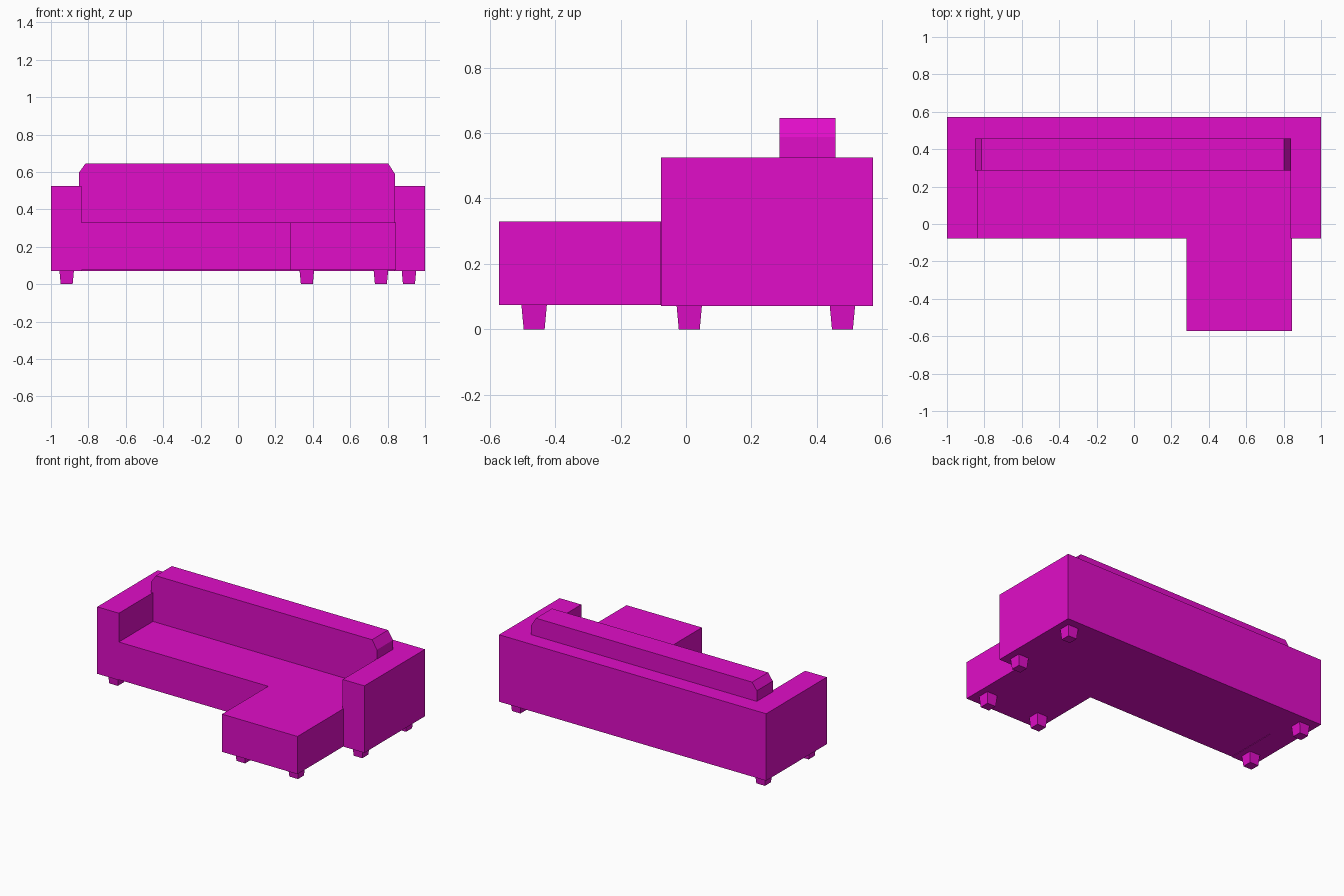
import bpy
import bmesh

cube = bpy.data.objects.get("Cube")
if cube:
    bpy.data.objects.remove(cube, do_unlink=True)

# Single fabric colour
fabric = bpy.data.materials.new("magenta fabric")
fabric.use_nodes = True
COLOUR = (0.75, 0.004, 0.58, 1)
fabric.diffuse_color = COLOUR
fabric.node_tree.nodes["Principled BSDF"].inputs["Base Color"].default_value = COLOUR


def prism(name, outline, low, high, to_point, scale=1.0):
    """Extrude a 2D outline from low to high; the far end may be scaled."""
    bm = bmesh.new()
    n = len(outline)
    cu = sum(p[0] for p in outline) / n
    cv = sum(p[1] for p in outline) / n
    near = [bm.verts.new(to_point(u, v, low)) for u, v in outline]
    far = [bm.verts.new(to_point(cu + (u - cu) * scale, cv + (v - cv) * scale, high))
           for u, v in outline]
    bm.faces.new(near)
    bm.faces.new(far)
    for i in range(n):
        j = (i + 1) % n
        bm.faces.new((near[i], near[j], far[j], far[i]))
    bmesh.ops.recalc_face_normals(bm, faces=bm.faces)
    mesh = bpy.data.meshes.new(name)
    bm.to_mesh(mesh)
    bm.free()
    mesh.materials.append(fabric)
    obj = bpy.data.objects.new(name, mesh)
    bpy.context.collection.objects.link(obj)
    return obj


def upright(u, v, w):
    return (u, v, w)


def facing_front(u, v, w):
    return (u, w, v)


BASE, ARM_TOP, SEAT_TOP = 0.072, 0.525, 0.33
FRONT, BACK, BACK_FRONT = -0.077, 0.571, 0.288
INNER = 0.838

# U-shaped frame: both arms and the back
prism("arms_and_back", [(-1, FRONT), (-INNER, FRONT), (-INNER, BACK_FRONT),
                        (INNER, BACK_FRONT), (INNER, FRONT), (1, FRONT),
                        (1, BACK), (-1, BACK)], BASE, ARM_TOP, upright)

# L-shaped seat with the long chaise on the left
prism("seat_and_chaise", [(-INNER, FRONT), (0.28, FRONT), (0.28, -0.571),
                          (0.845, -0.571), (0.845, FRONT - 0.001),
                          (INNER, FRONT - 0.001), (INNER, BACK_FRONT),
                          (-INNER, BACK_FRONT)], BASE + 0.003, SEAT_TOP, upright)

# Back cushion with clipped upper corners
prism("back_cushion", [(-0.85, 0.5), (0.84, 0.5), (0.84, 0.588), (0.803, 0.646),
                       (-0.815, 0.646), (-0.85, 0.597)], 0.286, 0.457, facing_front)

# Tapered square legs
leg_places = [(x, y) for x in (-0.916, 0.914) for y in (0.01, 0.478)]
leg_places += [(0.368, -0.464), (0.764, -0.464)]
HALF = 0.039
for i, (x, y) in enumerate(leg_places):
    square = [(x - HALF, y - HALF), (x + HALF, y - HALF),
              (x + HALF, y + HALF), (x - HALF, y + HALF)]
    prism(f"leg_{i + 1}", square, BASE + 0.004, 0, upright, 0.82)
